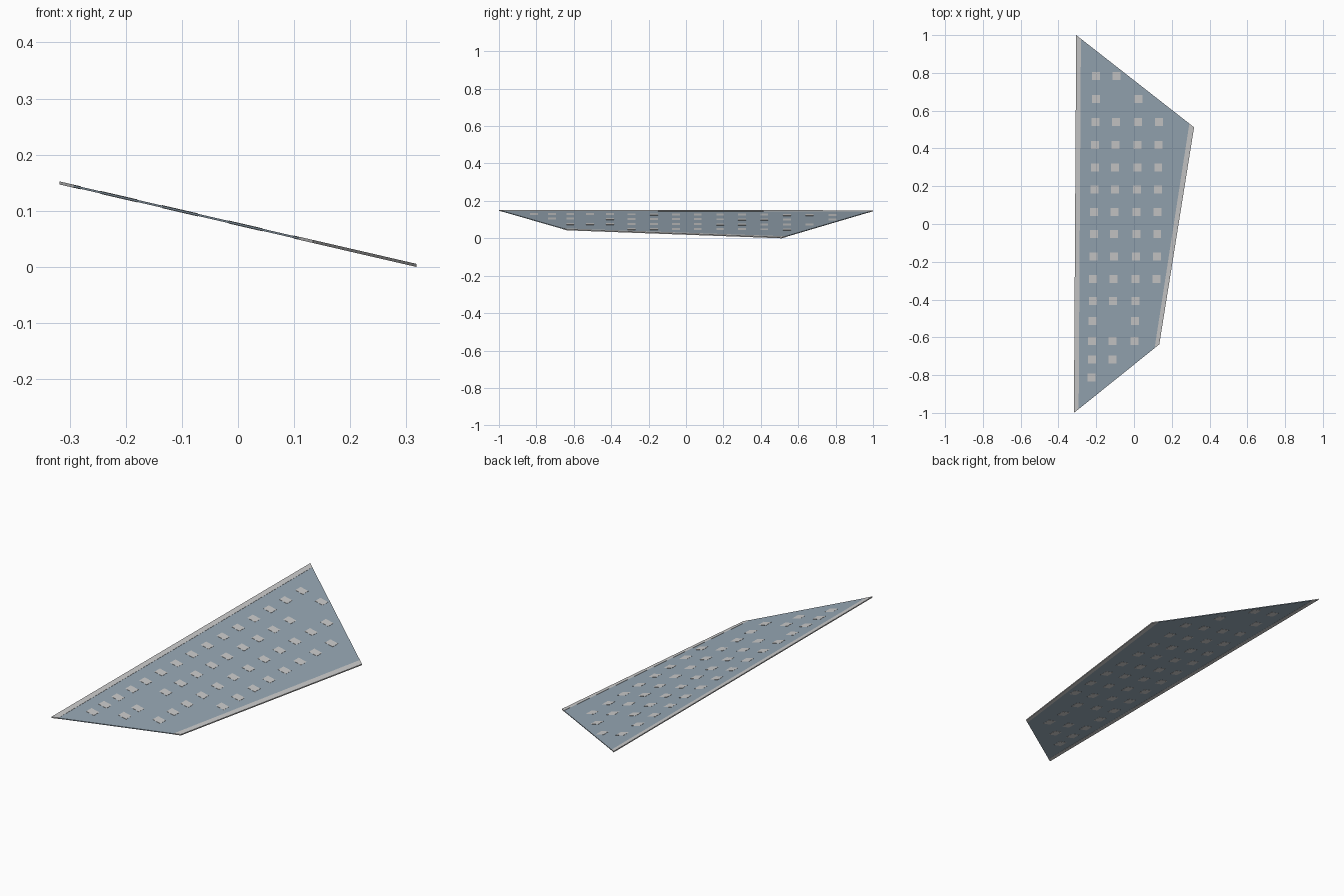
import bpy, bmesh

if "Cube" in bpy.data.objects:
    bpy.data.objects.remove(bpy.data.objects["Cube"])

SLOPE = 0.231      # the sheet falls towards +x
XR = 0.318         # low edge touches z = 0
THICK = 0.0055


def plane_z(x):
    return SLOPE * (XR - x)


def slabs(name, outlines, low, high, mat=None):
    """Extrude plan outlines into thin slabs lying on the tilted plane."""
    bm = bmesh.new()
    for pts in outlines:
        bot = [bm.verts.new((x, y, plane_z(x) + low)) for x, y in pts]
        top = [bm.verts.new((x, y, plane_z(x) + high)) for x, y in pts]
        bm.faces.new(bot[::-1])
        bm.faces.new(top)
        n = len(pts)
        for i in range(n):
            j = (i + 1) % n
            bm.faces.new((bot[i], bot[j], top[j], top[i]))
    bmesh.ops.recalc_face_normals(bm, faces=bm.faces)
    me = bpy.data.meshes.new(name)
    bm.to_mesh(me)
    bm.free()
    ob = bpy.data.objects.new(name, me)
    bpy.context.collection.objects.link(ob)
    if mat:
        me.materials.append(mat)
    return ob


def along(a, b, dx):
    """Point on the line a-b, dx away from a in x."""
    t = dx / (b[0] - a[0])
    return (a[0] + dx, a[1] + t * (b[1] - a[1]))


# plan corners
back_l, back_r = (-0.306, 1.0), (XR, 0.512)
front_l, front_r = (-XR, -1.0), (0.134, -0.637)
W = 0.025
bl_in, br_in = along(back_l, back_r, W), along(back_r, back_l, -W)
fl_in, fr_in = along(front_l, front_r, W), along(front_r, front_l, -W)

# tinted glass sheet
glass = bpy.data.materials.new("glass_tint")
glass.diffuse_color = (0.31, 0.39, 0.46, 1)
glass.use_nodes = True
glass.node_tree.nodes["Principled BSDF"].inputs["Base Color"].default_value = glass.diffuse_color
slabs("glass_sheet", [[fl_in, fr_in, br_in, bl_in]], 0.0008, THICK - 0.0008, glass)

# grey rails on the two long edges
slabs("high_edge_rail", [[front_l, fl_in, bl_in, back_l]], 0, THICK)
slabs("low_edge_rail", [[fr_in, front_r, back_r, br_in]], 0, THICK)

# square pads, rows from back to front with the columns each one holds
rows = [(0.783, "01"), (0.661, "02"), (0.54, "0123"), (0.418, "0123"),
        (0.299, "0123"), (0.183, "0123"), (0.063, "0123"), (-0.053, "0123"),
        (-0.172, "0123"), (-0.291, "0123"), (-0.407, "012"), (-0.513, "02"),
        (-0.619, "012"), (-0.717, "01"), (-0.812, "0")]
cols = [-0.212, -0.104, 0.013, 0.124]
H = 0.021
pads = []
for y, used in rows:
    for c in used:
        x = cols[int(c)] + 0.015 * y
        pads.append([(x - H, y - H), (x + H, y - H), (x + H, y + H), (x - H, y + H)])
slabs("square_pads", pads, 0, THICK)
